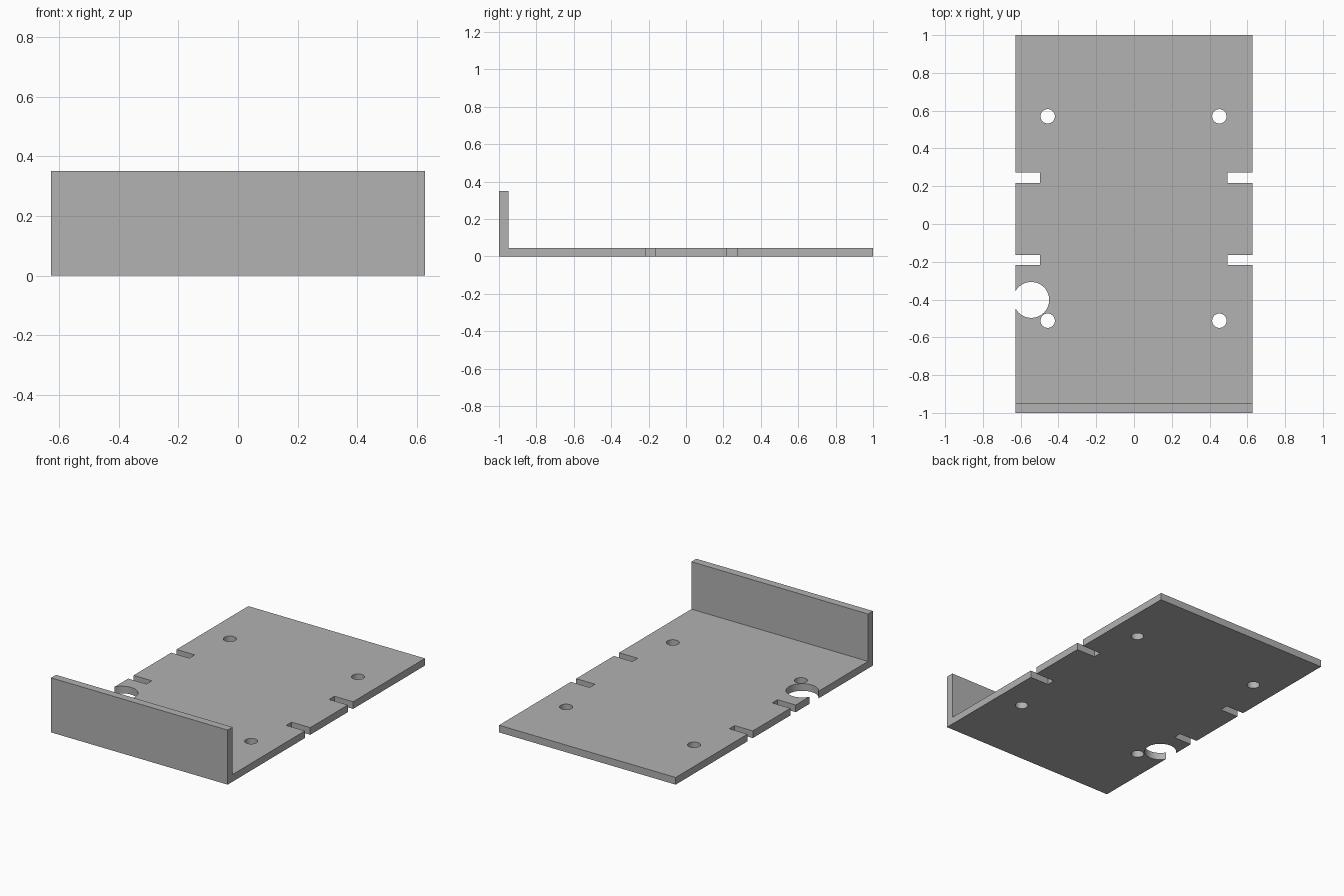
import bpy
import math

cube = bpy.data.objects.get("Cube")
if cube:
    bpy.data.objects.remove(cube, do_unlink=True)

W, T, WALL, H = 0.627, 0.046, 0.05, 0.35   # half width, plate, wall, wall height

grey = bpy.data.materials.new("plain_grey")
grey.use_nodes = True
colour = (0.445, 0.445, 0.445, 1)
grey.diffuse_color = colour
grey.node_tree.nodes["Principled BSDF"].inputs["Base Color"].default_value = colour


def box_cutter(x0, x1, y0, y1):
    bpy.ops.mesh.primitive_cube_add(size=1, location=((x0 + x1) / 2, (y0 + y1) / 2, 0))
    ob = bpy.context.object
    ob.scale = (x1 - x0, y1 - y0, 4 * T)
    return ob


def round_cutter(x, y, r):
    bpy.ops.mesh.primitive_cylinder_add(vertices=48, radius=r, depth=4 * T, location=(x, y, 0))
    return bpy.context.object


# L-shaped bracket: side profile swept across the width
profile = [(-1, 0), (1, 0), (1, T), (-1 + WALL, T), (-1 + WALL, H), (-1, H)]
n = len(profile)
verts = [(x, y, z) for x in (-W, W) for y, z in profile]
faces = [tuple(reversed(range(n))), tuple(range(n, 2 * n))]
faces += [(i, (i + 1) % n, (i + 1) % n + n, i + n) for i in range(n)]
mesh = bpy.data.meshes.new("bracket_plate")
mesh.from_pydata(verts, [], faces)
mesh.materials.append(grey)
plate = bpy.data.objects.new("bracket_plate", mesh)
bpy.context.collection.objects.link(plate)

# Cutters: edge notches, four screw holes, open cable hole on the right edge
cutters = []
for y in (-0.19, 0.245):
    cutters.append(box_cutter(-W - 0.1, -0.498, y - 0.027, y + 0.027))
    cutters.append(box_cutter(0.494, W + 0.1, y - 0.027, y + 0.027))
for x in (-0.457, 0.452):
    for y in (-0.512, 0.57):
        cutters.append(round_cutter(x, y, 0.038))
cutters.append(round_cutter(-0.544, -0.402, 0.095))

bpy.ops.object.select_all(action='DESELECT')
plate.select_set(True)
bpy.context.view_layer.objects.active = plate
for cutter in cutters:
    mod = plate.modifiers.new("cut", 'BOOLEAN')
    mod.operation = 'DIFFERENCE'
    mod.solver = 'EXACT'
    mod.object = cutter
    bpy.ops.object.modifier_apply(modifier=mod.name)
for cutter in cutters:
    bpy.data.objects.remove(cutter, do_unlink=True)

# Smooth hole walls, sharp edges elsewhere
bpy.ops.object.shade_smooth_by_angle(angle=math.radians(30))
